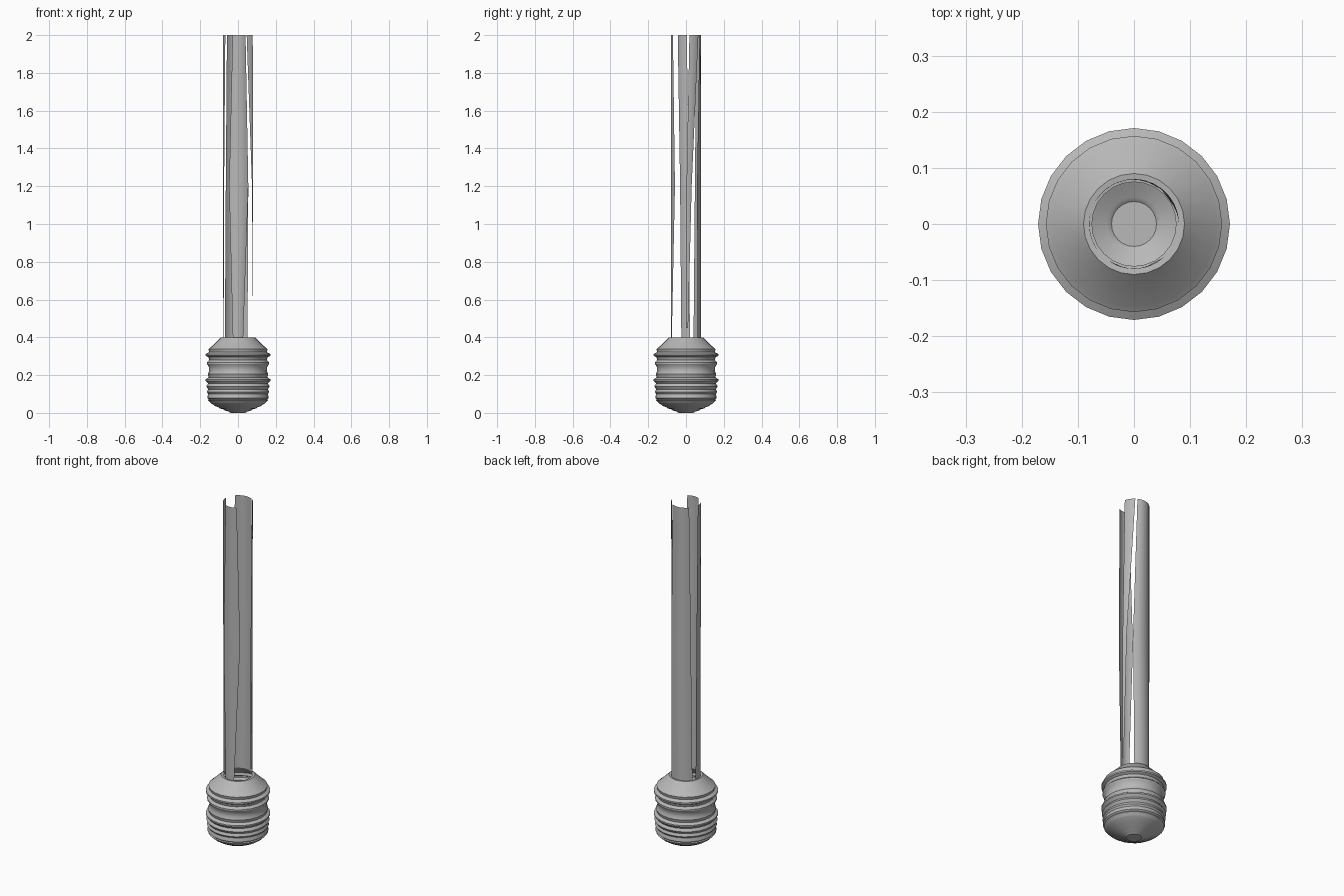
import bpy, bmesh
from math import sin, cos, radians, pi

cube = bpy.data.objects.get("Cube")
if cube:
    bpy.data.objects.remove(cube, do_unlink=True)

grey = bpy.data.materials.new("plain grey")
grey.use_nodes = True
grey.diffuse_color = (0.48, 0.48, 0.48, 1)
grey.node_tree.nodes["Principled BSDF"].inputs["Base Color"].default_value = (0.48, 0.48, 0.48, 1)


def add_object(name, bm, angle=30):
    bmesh.ops.recalc_face_normals(bm, faces=bm.faces)
    mesh = bpy.data.meshes.new(name)
    bm.to_mesh(mesh)
    bm.free()
    mesh.materials.append(grey)
    obj = bpy.data.objects.new(name, mesh)
    bpy.context.collection.objects.link(obj)
    bpy.ops.object.select_all(action="DESELECT")
    obj.select_set(True)
    bpy.context.view_layer.objects.active = obj
    bpy.ops.object.shade_smooth_by_angle(angle=radians(angle))
    return obj


def lathe(name, profile, sides=24):
    bm = bmesh.new()
    rings = [[bm.verts.new((r * cos(2 * pi * i / sides), r * sin(2 * pi * i / sides), z))
              for i in range(sides)] for r, z in profile]
    for low, high in zip(rings, rings[1:]):
        for i in range(sides):
            j = (i + 1) % sides
            bm.faces.new((low[i], low[j], high[j], high[i]))
    bm.faces.new(rings[0])
    return add_object(name, bm)


def neck_panel(name, edges, radius=0.08, steps=6):
    # edges: height, start angle and end angle of the curved strip
    bm = bmesh.new()
    rows = []
    for z, start, end in edges:
        angles = [radians(start + (end - start) * i / steps) for i in range(steps + 1)]
        rows.append([bm.verts.new((radius * cos(a), radius * sin(a), z)) for a in angles])
    for low, high in zip(rows, rows[1:]):
        for i in range(steps):
            bm.faces.new((low[i], low[i + 1], high[i + 1], high[i]))
    return add_object(name, bm, 50)


# Rounded base made of stepped rings
profile = []
steps = 7
for i in range(steps):
    z = 0.012 * i
    r = 0.04 + 0.115 * sin(pi / 2 * i / (steps - 1))
    profile += [(r, z), (r + 0.008, z + 0.007)]

# Ridged belly, shoulder and open mouth
profile += [
    (0.158, 0.10), (0.165, 0.11), (0.158, 0.125), (0.168, 0.14), (0.158, 0.155),
    (0.171, 0.17), (0.171, 0.178), (0.155, 0.188), (0.16, 0.205), (0.153, 0.22),
    (0.155, 0.245), (0.165, 0.26), (0.165, 0.268), (0.152, 0.28), (0.157, 0.295),
    (0.171, 0.303), (0.171, 0.312), (0.153, 0.322), (0.157, 0.338), (0.147, 0.345),
    (0.09, 0.40), (0.075, 0.398),
]
lathe("ridged_bulb", profile)

# Tall broken neck, left as four upright strips
neck_panel("neck_front_strip", [(0.398, 250, 290), (1.2, 234, 313), (2.0, 249, 300)])
neck_panel("neck_right_strip", [(0.398, 165, 198), (1.2, 169, 203), (2.0, 177, 213)])
neck_panel("neck_back_strip", [(0.398, 51, 150), (1.2, 47, 144), (2.0, 63, 137)])
neck_panel("neck_left_strip", [(0.45, 0, 8), (1.2, 2, 22), (2.0, 13, 55)])
